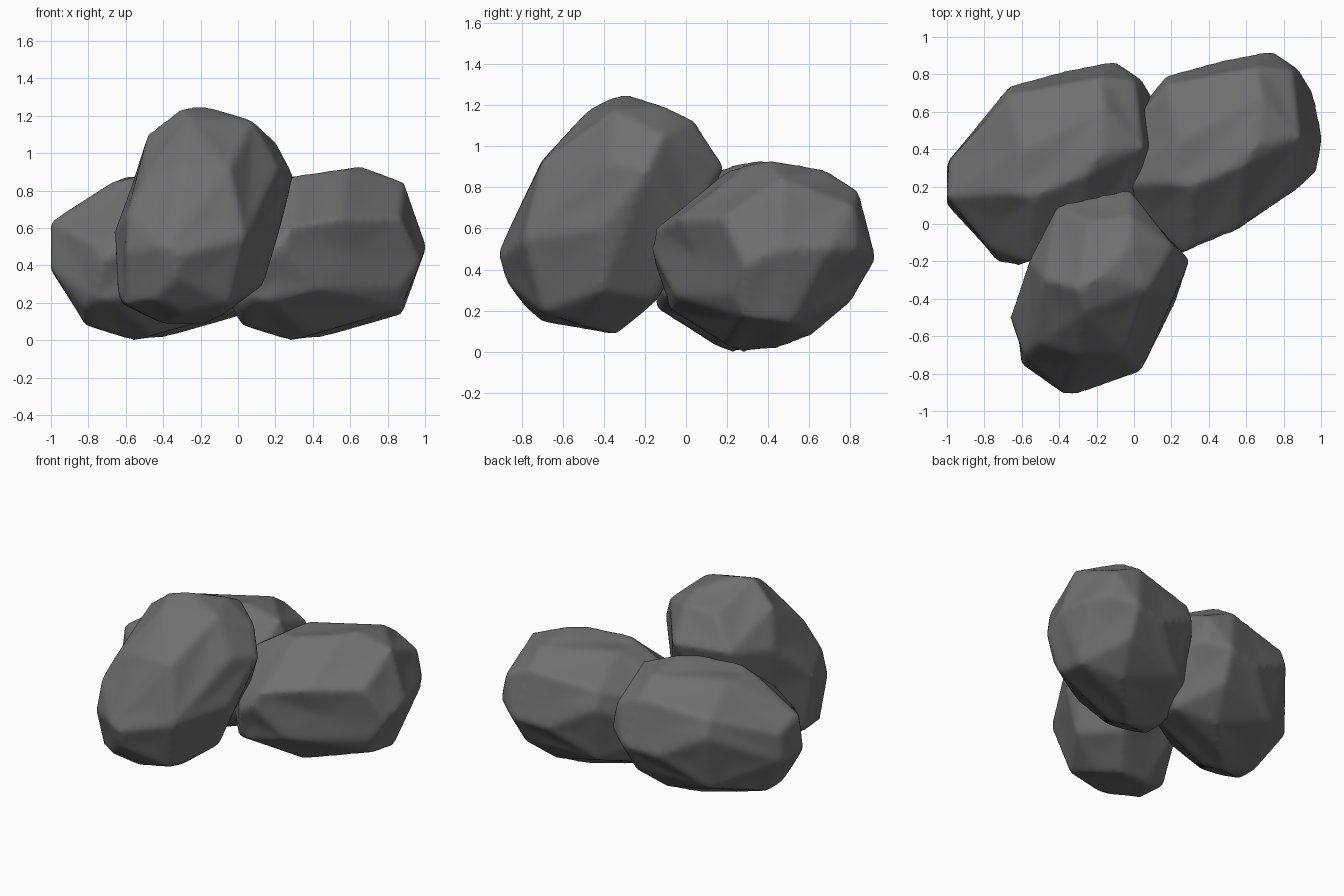
import bpy, bmesh, math
from mathutils import Vector

if "Cube" in bpy.data.objects:
    bpy.data.objects.remove(bpy.data.objects["Cube"])

stone = bpy.data.materials.new("dark_stone")
stone.diffuse_color = (0.16, 0.16, 0.16, 1)
stone.use_nodes = True
stone.node_tree.nodes["Principled BSDF"].inputs["Base Color"].default_value = stone.diffuse_color


def bounds(points):
    axes = list(zip(*points))
    return Vector(map(min, axes)), Vector(map(max, axes))


def boulder(name, corners):
    """Faceted hull with dimpled faces and worn edges."""
    bm = bmesh.new()
    for c in corners:
        bm.verts.new(c)
    bmesh.ops.convex_hull(bm, input=bm.verts[:])
    bmesh.ops.delete(bm, geom=[v for v in bm.verts if not v.link_faces], context='VERTS')
    bmesh.ops.dissolve_limit(bm, angle_limit=math.radians(12), verts=bm.verts[:], edges=bm.edges[:])
    bmesh.ops.recalc_face_normals(bm, faces=bm.faces[:])
    big = [f for f in bm.faces if f.calc_area() > 0.06]
    bmesh.ops.poke(bm, faces=big, offset=-0.008)
    mesh = bpy.data.meshes.new(name)
    bm.to_mesh(mesh)
    bm.free()
    ob = bpy.data.objects.new(name, mesh)
    bpy.context.collection.objects.link(ob)

    # even skin, then softened corners
    skin = ob.modifiers.new("skin", 'REMESH')
    skin.mode = 'VOXEL'
    skin.voxel_size = 0.02
    worn = ob.modifiers.new("worn", 'SMOOTH')
    worn.factor = 0.5
    worn.iterations = 8
    dg = bpy.context.evaluated_depsgraph_get()
    done = bpy.data.meshes.new_from_object(ob.evaluated_get(dg))
    ob.modifiers.clear()
    ob.data = done

    # restore the size lost to smoothing
    lo, hi = bounds(corners)
    a, b = bounds([v.co[:] for v in done.vertices])
    for v in done.vertices:
        v.co = [lo[i] + (v.co[i] - a[i]) * (hi[i] - lo[i]) / (b[i] - a[i]) for i in range(3)]
    done.polygons.foreach_set("use_smooth", [True] * len(done.polygons))
    done.materials.clear()
    done.materials.append(stone)
    return ob


# right boulder
right = boulder("right_boulder", [
    # crown
    (.17, .74, .72), (.65, .83, .78), (.67, .675, .88), (.88, .46, .84), (.65, .42, .925),
    (.57, .315, .915), (.3, .2, .875), (.17, .22, .845), (.24, .45, .87), (.88, .66, .76),
    (.84, .81, .7),
    # waist
    (-.15, .39, .57), (-.16, .385, .37), (-.16, .2, .635), (-.16, .155, .38), (.05, -.06, .52),
    (.11, -.145, .42), (.22, -.165, .5), (.28, -.14, .6), (.55, -.03, .65), (.86, .18, .65),
    (.97, .28, .42), (1, .45, .5), (.95, .69, .5), (.87, .82, .5), (.73, .915, .45),
    (.49, .87, .42), (.17, .785, .6),
    # foot
    (.16, -.08, .21), (.06, -.08, .23), (.43, -.05, .27), (.86, .22, .28), (.86, .28, .17),
    (.87, .5, .14), (.7, .8, .25), (.2, .68, .2), (.02, .15, .085), (.02, .0, .17),
    (.2, .08, .12), (.02, .3, .085), (.28, .28, .0), (.38, .2, .03), (.45, .45, .02),
    (.6, .6, .08)])

# left boulder: the same stone set beside it
left = right.copy()
left.name = "left_boulder"
left.location = (-.84, -.055, .0)
bpy.context.collection.objects.link(left)

# tall boulder leaning on the other two
boulder("leaning_boulder", [
    # crown
    (-.3, -.35, 1.24), (-.18, -.28, 1.245), (.07, -.35, 1.17), (-.03, .175, .9), (-.41, .09, .9),
    (-.25, .0, 1.11), (-.02, .03, 1.12), (.29, -.2, .88), (.2, -.12, 1.05), (-.48, -.3, 1.1),
    (-.27, -.47, 1.18), (-.03, -.11, 1.19),
    # waist
    (-.56, -.2, .85), (-.66, -.5, .58), (-.6, -.75, .48), (-.38, -.905, .5),
    (-.3, -.905, .46), (.03, -.79, .55), (-.05, -.7, .92), (-.3, -.7, .93), (.13, -.58, .72),
    (.21, -.38, .92), (.215, -.42, .6), (.1, .0, .6), (-.3, .0, .5),
    (-.5, -.64, .87), (-.59, -.7, .68),
    # foot
    (-.64, -.55, .25), (-.05, -.7, .2), (-.45, -.78, .22), (-.33, -.87, .34), (-.3, -.7, .15),
    (-.18, -.35, .09), (-.4, -.35, .09), (.13, -.42, .3), (-.02, -.15, .25), (-.45, -.1, .4),
    (-.6, -.66, .2), (-.62, -.45, .2), (-.1, -.5, .13)])
